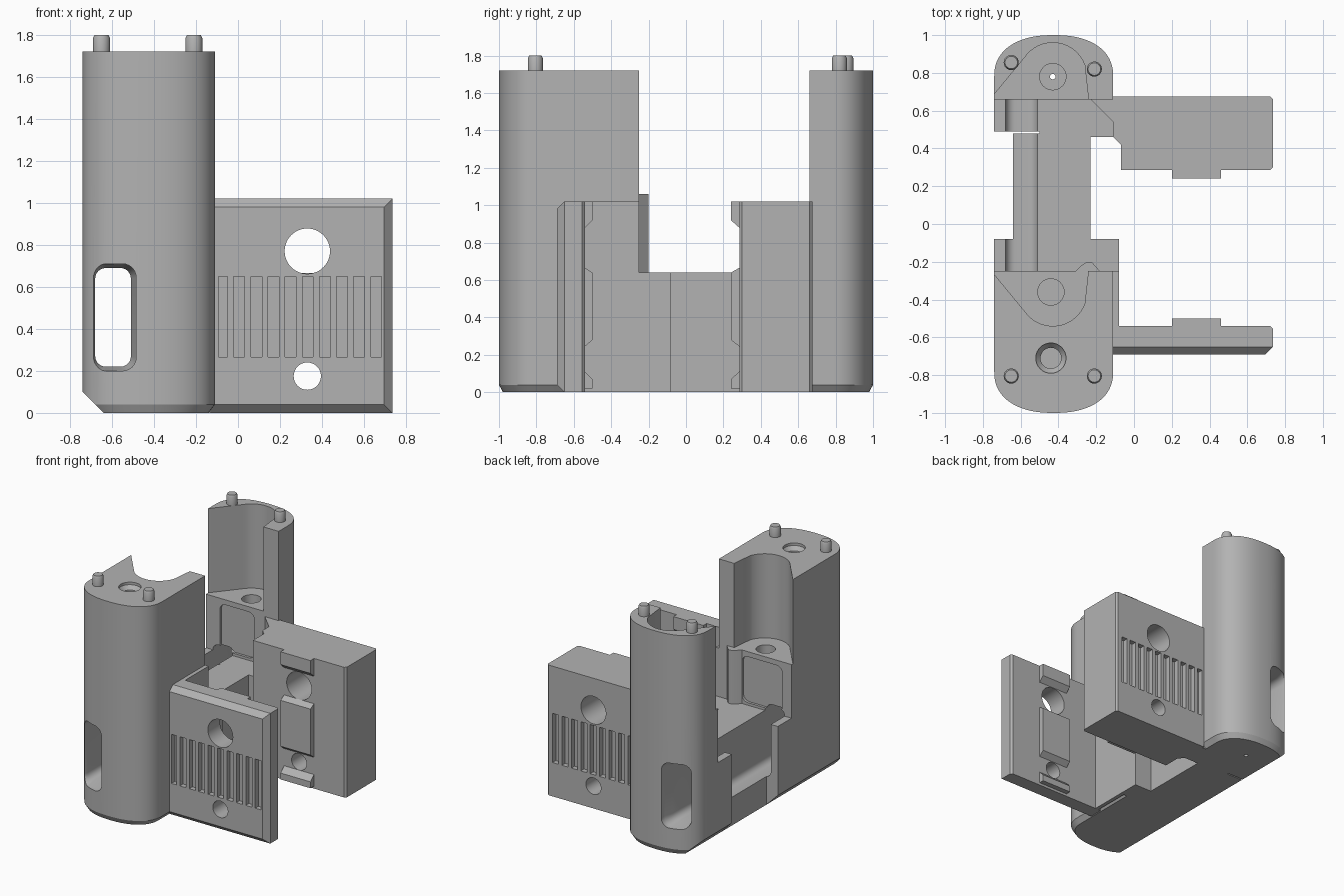
import bpy, bmesh, math

if "Cube" in bpy.data.objects:
    bpy.data.objects.remove(bpy.data.objects["Cube"])

grey = bpy.data.materials.new("plain grey")
grey.diffuse_color = (0.45, 0.45, 0.45, 1)
grey.use_nodes = True
grey.node_tree.nodes["Principled BSDF"].inputs["Base Color"].default_value = grey.diffuse_color


def loft(name, rings):
    """Closed solid through rings with equal point counts."""
    bm = bmesh.new()
    vr = [[bm.verts.new(p) for p in r] for r in rings]
    n = len(vr[0])
    bm.faces.new(vr[0])
    bm.faces.new(vr[-1])
    for a, b in zip(vr, vr[1:]):
        for i in range(n):
            j = (i + 1) % n
            bm.faces.new((a[i], a[j], b[j], b[i]))
    bmesh.ops.recalc_face_normals(bm, faces=bm.faces)
    me = bpy.data.meshes.new(name)
    bm.to_mesh(me)
    bm.free()
    me.materials.append(grey)
    ob = bpy.data.objects.new(name, me)
    bpy.context.collection.objects.link(ob)
    return ob


def at(pts, axis, d):
    """Place a 2D outline across an axis at distance d."""
    if axis == 'x':
        return [(d, a, b) for a, b in pts]
    if axis == 'y':
        return [(a, d, b) for a, b in pts]
    return [(a, b, d) for a, b in pts]


def prism(name, pts, axis, lo, hi):
    return loft(name, [at(pts, axis, lo), at(pts, axis, hi)])


def rect(a0, a1, b0, b1):
    return [(a0, b0), (a1, b0), (a1, b1), (a0, b1)]


def box(name, x0, x1, y0, y1, z0, z1):
    return prism(name, rect(x0, x1, y0, y1), 'z', z0, z1)


def circle(cx, cy, r, n=32):
    return [(cx + r * math.cos(2 * math.pi * i / n),
             cy + r * math.sin(2 * math.pi * i / n)) for i in range(n)]


def rounded(a0, a1, b0, b1, r, n=6):
    pts = []
    for k, (ca, cb) in enumerate(((a1 - r, b1 - r), (a0 + r, b1 - r),
                                  (a0 + r, b0 + r), (a1 - r, b0 + r))):
        for i in range(n + 1):
            t = math.radians(90 * (k + i / n))
            pts.append((ca + r * math.cos(t), cb + r * math.sin(t)))
    return pts


def cut(ob, cutters):
    """Subtract the cutters, bake the result and delete them."""
    for c in cutters:
        c.hide_render = True
        m = ob.modifiers.new("cut", 'BOOLEAN')
        m.operation, m.solver, m.object = 'DIFFERENCE', 'EXACT', c
    dg = bpy.context.evaluated_depsgraph_get()
    me = bpy.data.meshes.new_from_object(ob.evaluated_get(dg))
    ob.modifiers.clear()
    ob.data = me
    for c in cutters:
        bpy.data.objects.remove(c)


def mirror_y(pts):
    return [(x, 0.42 - y) for x, y in pts]


# Cutters shared by the columns and the base
def tunnel():
    return prism("tunnel", rounded(-0.68, -0.51, 0.22, 0.69, 0.05), 'y', -1.2, 1.2)


def left_chamfer():
    return prism("chamfer", [(-0.78, 0.14), (-0.78, -0.1), (-0.54, -0.1)], 'y', -1.2, 1.2)


def window_bevel(s):
    big = rounded(-0.70, -0.485, 0.20, 0.71, 0.065)
    small = rounded(-0.68, -0.51, 0.22, 0.69, 0.05)
    return loft("window_bevel", [at(big, 'y', s * 1.1), at(big, 'y', s * 0.955),
                                 at(small, 'y', s * 0.89)])


def column_outline(s, flat, inset):
    """Straight sides with a full rounded end; s is the y direction of the end."""
    a, b = 0.315 - inset, 0.22 - inset * 0.7
    pts = [(-0.425 + a, flat)]
    for i in range(41):
        t = math.pi * i / 40
        c, q = math.cos(t), max(math.sin(t), 0)
        x = math.copysign(abs(c) ** (2 / 2.3), c) * a
        pts.append((-0.425 + x, s * (0.78 + b * q ** (2 / 2.3))))
    return pts + [(-0.425 - a, flat)]


def column(name, s, flat):
    return loft(name, [at(column_outline(s, flat, 0.03), 'z', 0),
                       at(column_outline(s, flat, 0), 'z', 0.04),
                       at(column_outline(s, flat, 0), 'z', 1.72)])


# Pocket in the inner side of each column
pocket = [(-0.80, -0.19), (-0.741, -0.265)]
for i in range(19):
    t = math.radians(215 + 125 * i / 18)
    pocket.append((-0.43 + 0.18 * math.cos(t), -0.36 + 0.18 * math.sin(t)))
pocket += [(-0.243, -0.26), (-0.243, -0.19)]

# Front column
front = column("front_column", -1, -0.25)
screw = loft("screw", [at(circle(-0.44, -0.71, r), 'z', z)
                       for r, z in ((0.055, 1.3), (0.055, 1.67), (0.08, 1.70), (0.08, 1.8))])
cut(front, [prism("pocket", pocket, 'z', 1.06, 1.9), tunnel(), window_bevel(-1),
            left_chamfer(), screw,
            prism("hole", circle(-0.44, -0.36, 0.07), 'z', 0.8, 1.2),
            prism("recess", rounded(-0.66, -0.31, 0.66, 1.02, 0.05), 'y', -0.27, -0.2)])

# Rear column
rear = column("rear_column", 1, 0.66)
cut(rear, [prism("pocket", mirror_y(pocket), 'z', 1.06, 1.9), tunnel(), window_bevel(1),
           left_chamfer(),
           prism("hole", circle(-0.43, 0.78, 0.07), 'z', 0.8, 1.2),
           prism("pin_hole", circle(-0.43, 0.78, 0.015, 12), 'z', -0.1, 0.9),
           prism("recess", rounded(-0.62, -0.32, 0.66, 1.02, 0.05), 'y', 0.6, 0.68)])

# Locating pins on the column tops
for i, (x, y) in enumerate(((-0.65, 0.855), (-0.21, 0.82), (-0.65, -0.805), (-0.21, -0.805))):
    loft(f"pin_{i + 1}", [at(circle(x, y, r, 24), 'z', z)
                          for r, z in ((0.04, 1.72), (0.04, 1.785), (0.033, 1.80))])

# Base: bridge and the wider steps next to each column
bridge = box("bridge", -0.64, -0.23, -0.08, 0.48, 0, 0.64)
cut(bridge, [tunnel()])
front_step = box("front_step", -0.74, -0.08, -0.25, -0.08, 0, 0.64)
cut(front_step, [tunnel(), left_chamfer()])
rear_step = prism("rear_step", [(-0.74, 0.49), (-0.5, 0.49), (-0.5, 0.46), (-0.11, 0.46),
                                (-0.11, 0.66), (-0.74, 0.66)], 'z', 0, 0.64)
cut(rear_step, [tunnel(), left_chamfer()])
box("side_skin", -0.11, -0.08, -0.55, -0.25, 0, 1.02)
prism("pocket_lip", [(-0.31, -0.25), (-0.28, -0.22), (-0.25, -0.2), (-0.225, -0.2),
                     (-0.18, -0.25)], 'z', 0.64, 1.06)


def holes_and_slots(y_mid, y0, y1):
    out = [prism("big_hole", circle(0.33, 0.77, 0.108, 48), 'y', y_mid - 0.5, y_mid + 0.5),
           prism("small_hole", circle(0.33, 0.175, 0.065), 'y', y_mid - 0.5, y_mid + 0.5)]
    for i in range(10):
        x = -0.102 + 0.0816 * i
        out.append(box("slot", max(x, -0.093), x + 0.052, y0, y1, 0.265, 0.65))
    return out


# Front plate with bevelled outer edges
plate = loft("front_plate", [at(rect(-0.13, 0.695, 0.04, 0.98), 'y', -0.69),
                             at(rect(-0.13, 0.735, 0.0, 1.02), 'y', -0.65),
                             at(rect(-0.13, 0.735, 0.0, 1.02), 'y', -0.555),
                             at(rect(-0.13, 0.72, 0.0, 1.02), 'y', -0.54)])
cut(plate, holes_and_slots(-0.6, -0.8, -0.65))

# Rear block
block = prism("rear_block", [(-0.07, 0.285), (0.72, 0.285), (0.735, 0.30), (0.735, 0.66),
                             (0.72, 0.675), (-0.11, 0.675), (-0.11, 0.66), (-0.23, 0.66),
                             (-0.11, 0.54), (-0.11, 0.46), (-0.07, 0.42)], 'z', 0, 1.02)
cut(block, holes_and_slots(0.5, 0.635, 0.8))

# Raised pads on the inner faces of plate and block
for side, base, tip in (("front", -0.54, -0.5), ("rear", 0.285, 0.24)):
    for part, b0, t0, t1, b1 in (("top", 0.88, 0.92, 1.02, 1.02),
                                 ("middle", 0.245, 0.28, 0.64, 0.665),
                                 ("bottom", 0.02, 0.02, 0.07, 0.11)):
        prism(f"{side}_{part}_pad", [(base, b0), (tip, t0), (tip, t1), (base, b1)],
              'x', 0.2, 0.46)

# Smooth curved walls, keep edges sharp
for ob in list(bpy.context.collection.objects):
    bpy.ops.object.select_all(action='DESELECT')
    ob.select_set(True)
    bpy.context.view_layer.objects.active = ob
    bpy.ops.object.shade_smooth_by_angle(angle=math.radians(25))
